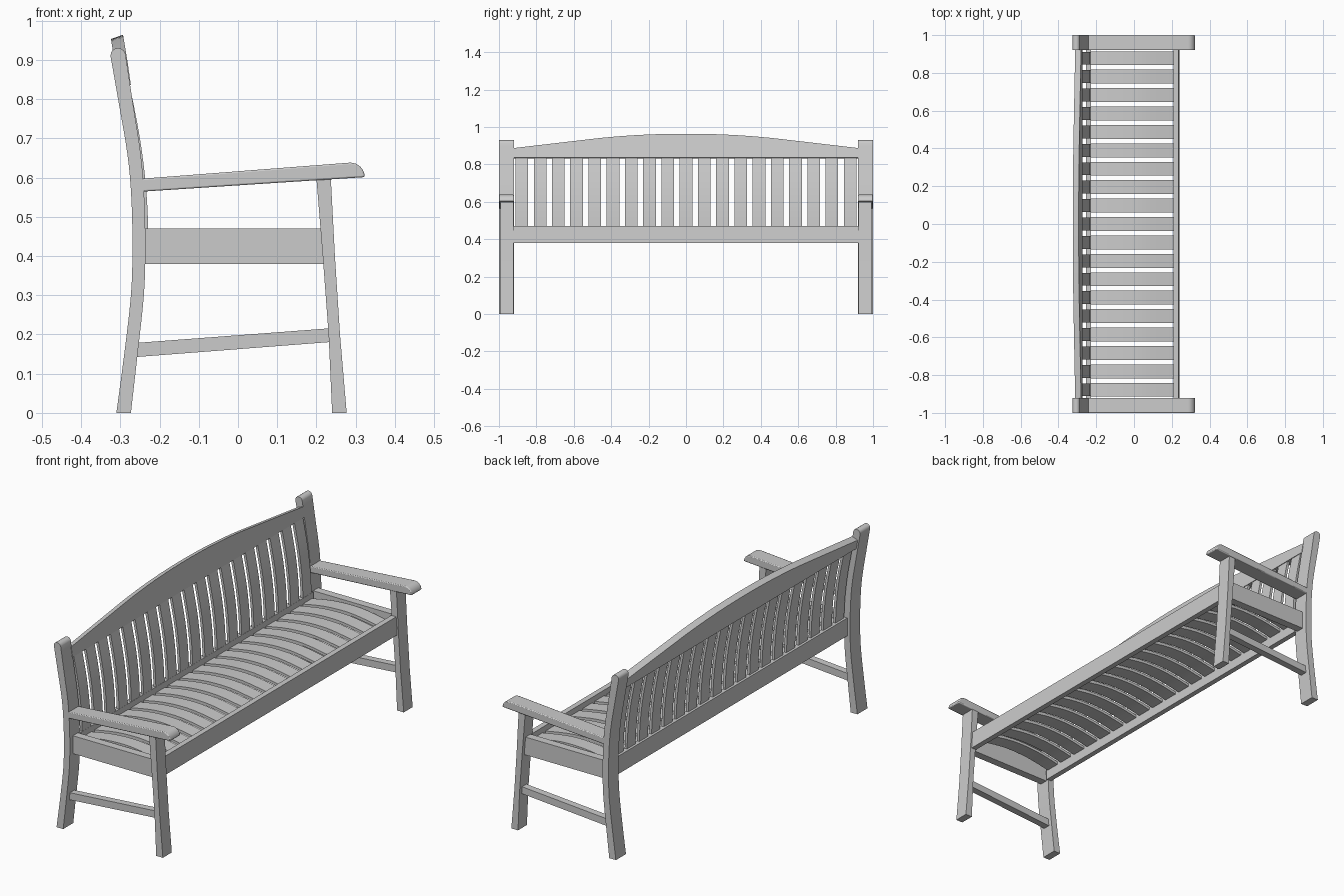
import bpy, bmesh, math

if "Cube" in bpy.data.objects:
    bpy.data.objects.remove(bpy.data.objects["Cube"])


def smooth(pts, n=4):
    """Catmull-Rom interpolation of a short list of 2D points."""
    p = [pts[0]] + pts + [pts[-1]]
    out = []
    for i in range(1, len(p) - 2):
        for k in range(n):
            t = k / n
            out.append(tuple(0.5 * (2 * b + (c - a) * t + (2*a - 5*b + 4*c - d) * t**2
                                    + (3*b - a - 3*c + d) * t**3)
                             for a, b, c, d in zip(*p[i-1:i+3])))
    return out + [pts[-1]]


def prism(name, side_a, side_b, mirror=False):
    """Solid between two matching outlines of 3D points."""
    bm = bmesh.new()
    a = [bm.verts.new(v) for v in side_a]
    b = [bm.verts.new(v) for v in side_b]
    bm.faces.new(a)
    bm.faces.new(b[::-1])
    n = len(a)
    for i in range(n):
        bm.faces.new((a[i], b[i], b[(i+1) % n], a[(i+1) % n]))
    bmesh.ops.recalc_face_normals(bm, faces=bm.faces)
    mesh = bpy.data.meshes.new(name)
    bm.to_mesh(mesh)
    bm.free()
    ob = bpy.data.objects.new(name, mesh)
    bpy.context.collection.objects.link(ob)
    bpy.ops.object.select_all(action='DESELECT')
    ob.select_set(True)
    bpy.context.view_layer.objects.active = ob
    bpy.ops.object.shade_smooth_by_angle(angle=math.radians(30))
    if mirror:
        m = ob.modifiers.new("Mirror", 'MIRROR')
        m.use_axis = (False, True, False)
    return ob


def extrude(name, profile, y0, y1, mirror=False):
    """Side profile (x, z) extruded along the bench length."""
    return prism(name, [(x, y0, z) for x, z in profile],
                 [(x, y1, z) for x, z in profile], mirror)


# Back legs: curved posts with rounded tops
rear = smooth([(-0.31, 0), (-0.29, 0.15), (-0.273, 0.3), (-0.269, 0.42),
               (-0.272, 0.55), (-0.282, 0.66), (-0.304, 0.79), (-0.325, 0.91)])
fore = smooth([(-0.287, 0.915), (-0.268, 0.79), (-0.248, 0.66), (-0.239, 0.55),
               (-0.236, 0.42), (-0.24, 0.3), (-0.256, 0.15), (-0.273, 0)])
cap = [(-0.306 - 0.019 * math.cos(t), 0.912 + 0.018 * math.sin(t))
       for t in [math.pi * k / 8 for k in range(1, 8)]]
extrude("back_leg", rear + cap + fore, 0.92, 1.0, True)

# Front legs
extrude("front_leg", [(0.24, 0), (0.277, 0), (0.26, 0.2), (0.247, 0.4), (0.236, 0.61),
                      (0.2, 0.597), (0.216, 0.4), (0.231, 0.2)], 0.922, 0.993, True)

# Arm rests with rounded front ends
nose = [(0.286 + 0.037 * math.sin(t), 0.601 + 0.037 * math.cos(t))
        for t in [math.pi / 2 * k / 8 for k in range(9)]]
arm = extrude("arm_rest", [(-0.245, 0.564), (-0.245, 0.597)] + nose + [(0.2, 0.593)],
              0.92, 1.0, True)
bevel = arm.modifiers.new("Bevel", 'BEVEL')
bevel.width, bevel.segments = 0.004, 2

# Side stretchers and side seat rails
extrude("side_stretcher", [(-0.265, 0.142), (0.24, 0.181), (0.24, 0.216), (-0.265, 0.178)],
        0.94, 0.975, True)
extrude("side_rail", [(-0.25, 0.38), (0.225, 0.38), (0.218, 0.47), (-0.25, 0.47)],
        0.935, 0.975, True)

# Long seat rails
extrude("front_rail", [(0.214, 0.38), (0.241, 0.38), (0.235, 0.47), (0.208, 0.47)], -0.925, 0.925)
extrude("back_rail", [(-0.254, 0.38), (-0.228, 0.38), (-0.228, 0.47), (-0.254, 0.47)], -0.925, 0.925)

# Arched, leaning top rail
half = [(0, 0.953), (0.2, 0.949), (0.4, 0.936), (0.6, 0.914), (0.925, 0.876)]
arch = smooth([(-y, z) for y, z in half[:0:-1]] + half, 4)
outline = arch + [(0.925, 0.832), (-0.925, 0.832)]
lean = lambda z: -0.324 + (0.953 - z) * 0.165
prism("top_rail", [(lean(z), y, z) for y, z in outline],
      [(lean(z) + 0.031, y, z + (0.011 if z > 0.84 else 0.004)) for y, z in outline])

# Evenly spaced curved slats for back and seat
back = smooth([(-0.228, 0.45), (-0.234, 0.57), (-0.25, 0.7), (-0.278, 0.845)])
back += [(x - 0.013, z) for x, z in back[::-1]]
seat = smooth([(-0.235, 0.44), (-0.1, 0.463), (0.05, 0.466), (0.215, 0.44)])
seat += [(x, z - 0.014) for x, z in seat[::-1]]
for i in range(-9, 10):
    y = i * 0.0975
    extrude("back_slat", back, y - 0.034, y + 0.034)
    extrude("seat_slat", seat, y - 0.037, y + 0.037)
